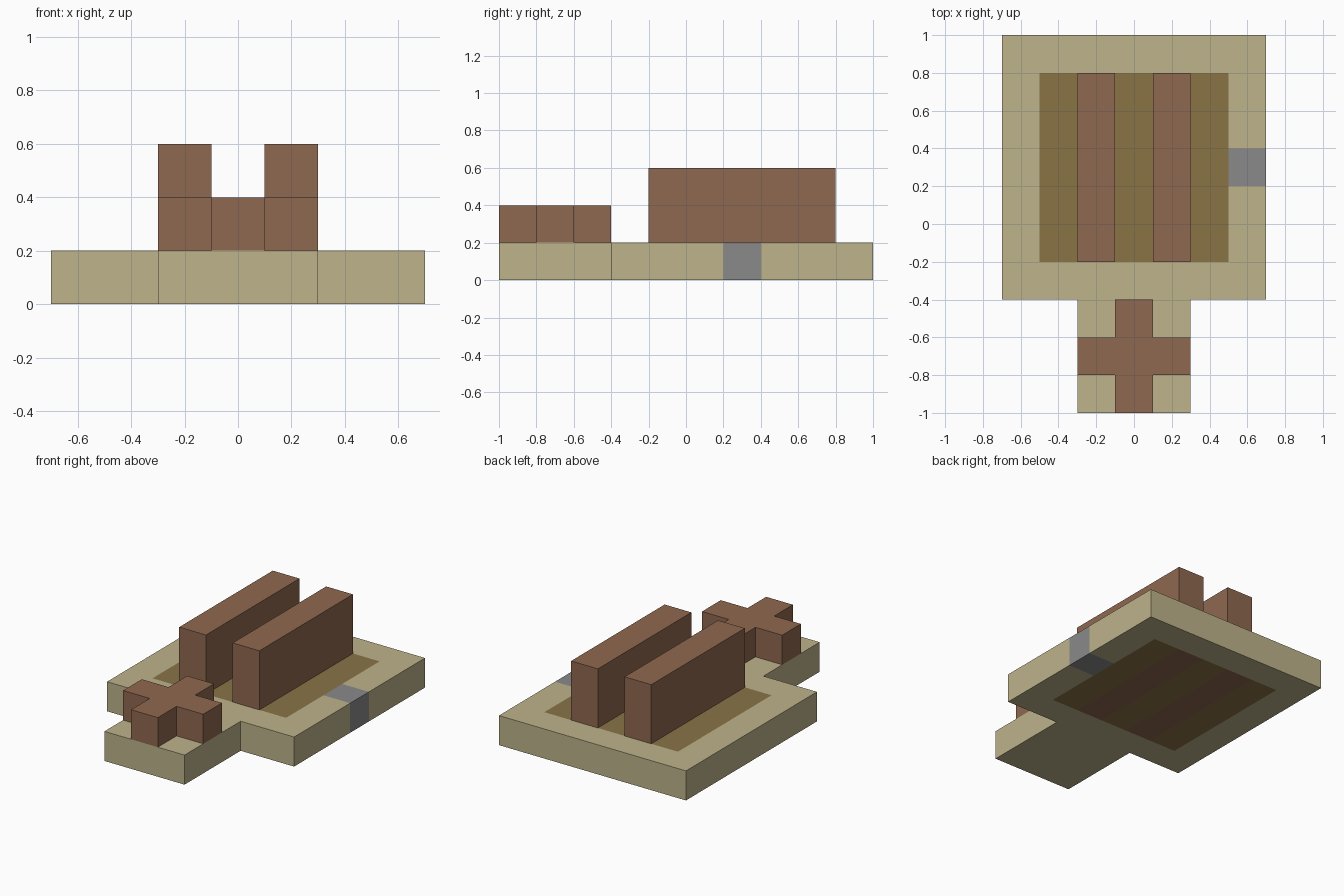
import bpy
import bmesh
from mathutils import Vector

cube = bpy.data.objects.get("Cube")
if cube:
    bpy.data.objects.remove(cube, do_unlink=True)


def srgb(r, g, b):
    def lin(c):
        c /= 255
        return c / 12.92 if c <= 0.04045 else ((c + 0.055) / 1.055) ** 2.4
    return (lin(r), lin(g), lin(b), 1)


def material(name, colour):
    m = bpy.data.materials.new(name)
    m.use_nodes = True
    m.diffuse_color = colour
    m.node_tree.nodes["Principled BSDF"].inputs["Base Color"].default_value = colour
    return m


sand = material("sand", srgb(189, 179, 139))
soil = material("soil", srgb(138, 116, 70))
clay = material("clay", srgb(143, 104, 80))
grey = material("grey", srgb(138, 138, 138))


def prism(name, outline, z0, z1, materials, cuts=(), rule=None):
    """Extrude an outline upward, cut it along planes and colour it by a rule."""
    bm = bmesh.new()
    face = bm.faces.new([bm.verts.new((x, y, z0)) for x, y in outline])
    top = bmesh.ops.extrude_face_region(bm, geom=[face])["geom"]
    bmesh.ops.translate(bm, vec=(0, 0, z1 - z0),
                        verts=[v for v in top if isinstance(v, bmesh.types.BMVert)])
    for axis, value in cuts:
        point, normal = Vector((0, 0, 0)), Vector((0, 0, 0))
        point[axis], normal[axis] = value, 1
        bmesh.ops.bisect_plane(bm, geom=bm.verts[:] + bm.edges[:] + bm.faces[:],
                               plane_co=point, plane_no=normal)
    bmesh.ops.recalc_face_normals(bm, faces=bm.faces)
    if rule:
        for f in bm.faces:
            f.material_index = rule(f.calc_center_median())
    mesh = bpy.data.meshes.new(name)
    bm.to_mesh(mesh)
    bm.free()
    for m in materials:
        mesh.materials.append(m)
    obj = bpy.data.objects.new(name, mesh)
    bpy.context.collection.objects.link(obj)
    return obj


def mirrored(half):
    """Complete a right-hand outline with its mirror image."""
    return half + [(-x, y) for x, y in reversed(half)]


# Stepped base with a soil bed, clay strips through it and a grey side patch
def base_colour(c):
    if abs(c.x) < 0.5 and -0.2 < c.y < 0.8:
        return 2 if 0.1 < abs(c.x) < 0.3 else 1
    if c.x > 0.5 and 0.2 < c.y < 0.4:
        return 3
    return 0


cuts = [(0, s * x) for x in (0.1, 0.3, 0.5) for s in (-1, 1)]
cuts += [(1, y) for y in (-0.4, -0.2, 0.2, 0.4, 0.8)]
prism("base", mirrored([(0.3, -1), (0.3, -0.4), (0.7, -0.4), (0.7, 1)]),
      0, 0.2, [sand, soil, clay, grey], cuts, base_colour)

# Two long walls standing on the soil bed
for side, label in ((1, "left"), (-1, "right")):
    a, b = side * 0.1, side * 0.3
    prism(label + "_wall", [(a, -0.2), (b, -0.2), (b, 0.8), (a, 0.8)], 0.2, 0.6, [clay])

# Cross-shaped block on the front step
prism("cross_block", mirrored([(0.1, -1), (0.1, -0.8), (0.3, -0.8),
                               (0.3, -0.6), (0.1, -0.6), (0.1, -0.4)]),
      0.2, 0.4, [clay])
